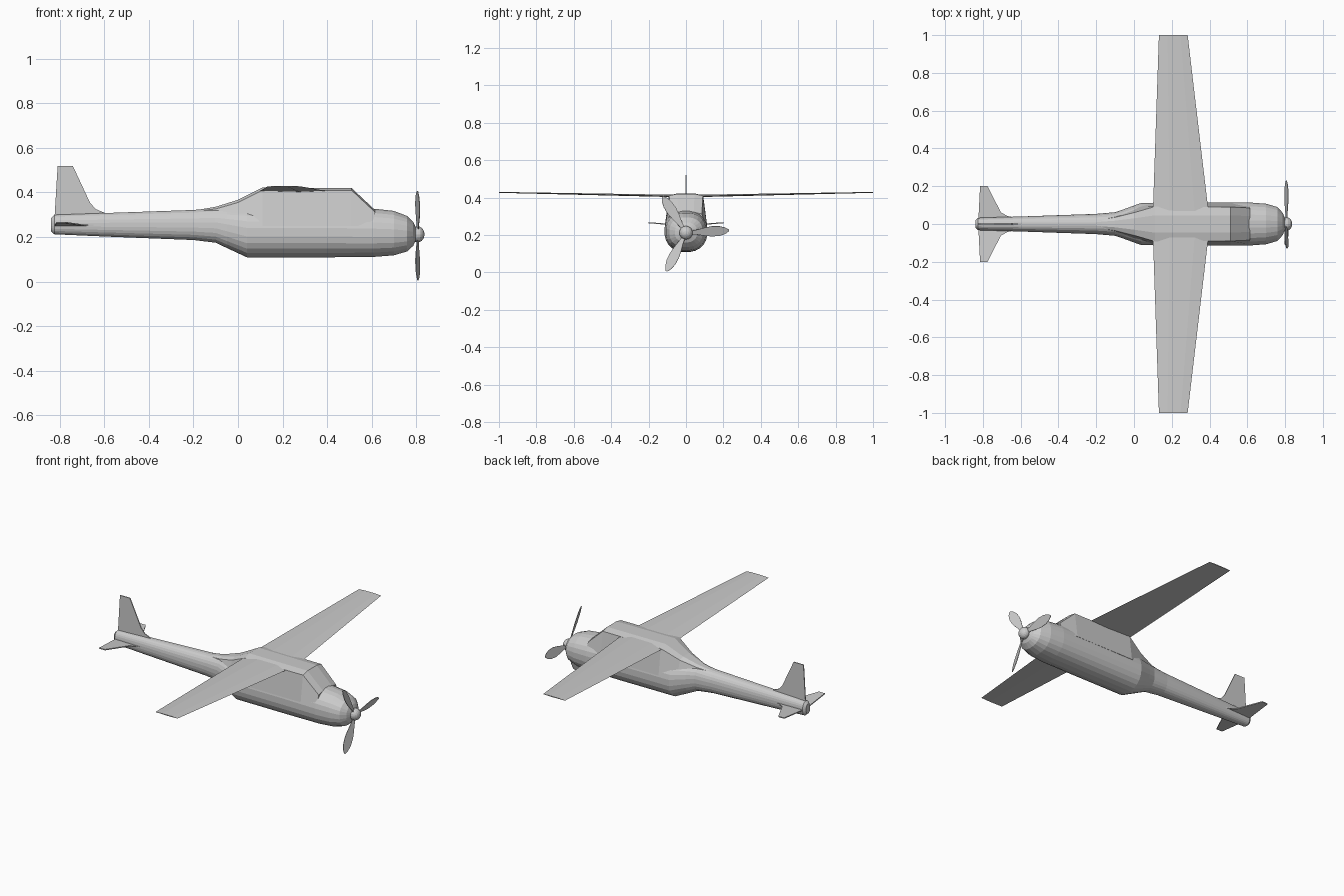
import bpy, bmesh
from math import cos, sin, pi, radians, copysign
from mathutils import Matrix, Vector

old = bpy.data.objects.get("Cube")
if old:
    bpy.data.objects.remove(old)

grey = bpy.data.materials.new("plain grey")
grey.use_nodes = True
grey.diffuse_color = (0.6, 0.6, 0.6, 1)
grey.node_tree.nodes["Principled BSDF"].inputs["Base Color"].default_value = (0.6, 0.6, 0.6, 1)


def finish(name, bm):
    bmesh.ops.recalc_face_normals(bm, faces=bm.faces)
    mesh = bpy.data.meshes.new(name)
    bm.to_mesh(mesh)
    bm.free()
    mesh.materials.append(grey)
    obj = bpy.data.objects.new(name, mesh)
    bpy.context.collection.objects.link(obj)
    return obj


def loft(name, rings):
    """Skin a list of equal-length closed rings and cap both ends."""
    bm = bmesh.new()
    loops = [[bm.verts.new(p) for p in ring] for ring in rings]
    n = len(loops[0])
    for a, b in zip(loops, loops[1:]):
        for i in range(n):
            j = (i + 1) % n
            bm.faces.new((a[i], a[j], b[j], b[i]))
    bm.faces.new(loops[0])
    bm.faces.new(loops[-1])
    return finish(name, bm)


def oval(x, bottom, top, half, sides=24, power=2 / 2.3):
    """Slightly squared oval cross-section of the body."""
    ring = []
    for i in range(sides):
        t = 2 * pi * (i + 0.5) / sides
        c, s = cos(t), sin(t)
        ring.append((x, half * copysign(abs(c) ** power, c),
                     (top + bottom) / 2 + (top - bottom) / 2 * copysign(abs(s) ** power, s)))
    return ring


def plate(name, outline, offset):
    """Thin plate: the outline thickened by plus and minus offset."""
    d = Vector(offset)
    return loft(name, [[Vector(p) - d for p in outline], [Vector(p) + d for p in outline]])


# Fuselage: x, bottom, top, half width
stations = [
    (-0.84, 0.225, 0.285, 0.02), (-0.825, 0.212, 0.30, 0.033),
    (-0.6, 0.202, 0.308, 0.04), (-0.2, 0.186, 0.322, 0.054),
    (-0.1, 0.174, 0.331, 0.063), (-0.05, 0.15, 0.333, 0.08),
    (0.04, 0.108, 0.335, 0.113), (0.4, 0.108, 0.335, 0.115),
    (0.61, 0.11, 0.328, 0.115), (0.7, 0.117, 0.318, 0.108),
    (0.76, 0.135, 0.295, 0.09), (0.787, 0.16, 0.268, 0.06),
    (0.8, 0.19, 0.24, 0.028)]
loft("fuselage", [oval(*s) for s in stations])


# Cabin: x, lower half width, roof half width, roof edge height
def cabin_ring(x, low, roof, z, crown):
    right = [(x, low, 0.25), (x, roof, z), (x, roof * 0.5, z + crown)]
    return right + [(x, -y, h) for _, y, h in reversed(right)]


loft("cabin", [cabin_ring(*s) for s in (
    (-0.2, 0.04, 0.02, 0.315, 0.004), (-0.1, 0.055, 0.035, 0.326, 0.01),
    (0.0, 0.09, 0.06, 0.355, 0.012), (0.11, 0.113, 0.092, 0.41, 0.012),
    (0.51, 0.113, 0.09, 0.41, 0.01), (0.615, 0.108, 0.085, 0.312, 0.01))])


# Wings: thin tapered sections with a little dihedral
def wing_ring(side, y, back, front, z, thick):
    chord = front - back
    return [(back, side * y, z), (back + 0.3 * chord, side * y, z + thick),
            (back + 0.75 * chord, side * y, z + thick), (front, side * y, z),
            (back + 0.6 * chord, side * y, z - thick * 0.6)]


for side, label in ((1, "left"), (-1, "right")):
    loft(label + "_wing", [wing_ring(side, 0.06, 0.1, 0.395, 0.407, 0.008),
                           wing_ring(side, 1.0, 0.132, 0.284, 0.427, 0.003)])
    # Tailplanes rise slightly to the tip
    tail = [(-0.825, 0, 0.25), (-0.815, 0.2, 0.265), (-0.775, 0.2, 0.265),
            (-0.705, 0.062, 0.255), (-0.67, 0.042, 0.253), (-0.6, 0.03, 0.252)]
    plate(label + "_tailplane", [(x, side * y, z) for x, y, z in tail], (0, 0, 0.003))

# Tail fin with a swept dorsal fillet
plate("tail_fin", [(-0.825, 0, 0.27), (-0.81, 0, 0.52), (-0.742, 0, 0.52),
                   (-0.665, 0, 0.355), (-0.64, 0, 0.326), (-0.59, 0, 0.305)], (0, 0.003, 0))

# Propeller: three pitched leaf-shaped blades around the spinner
hub = Matrix.Translation((0.807, 0, 0.212))
leaf = [(0.02, 0.008), (0.06, 0.014), (0.1, 0.023), (0.14, 0.029),
        (0.18, 0.027), (0.21, 0.018), (0.231, 0.004)]
outline = [(0, r, w) for r, w in leaf] + [(0, r, -w) for r, w in reversed(leaf)]
for k in range(3):
    blade = plate("propeller_blade_%d" % (k + 1), outline, (0.0015, 0, 0))
    blade.data.transform(hub @ Matrix.Rotation(radians(3 + 120 * k), 4, 'X')
                         @ Matrix.Rotation(radians(20), 4, 'Y'))

bm = bmesh.new()
bmesh.ops.create_uvsphere(bm, u_segments=16, v_segments=10, radius=0.036,
                          matrix=hub @ Matrix.Rotation(pi / 2, 4, 'Y'))
bmesh.ops.scale(bm, vec=(0.85, 1, 1), space=hub.inverted(), verts=bm.verts)
finish("spinner", bm)
